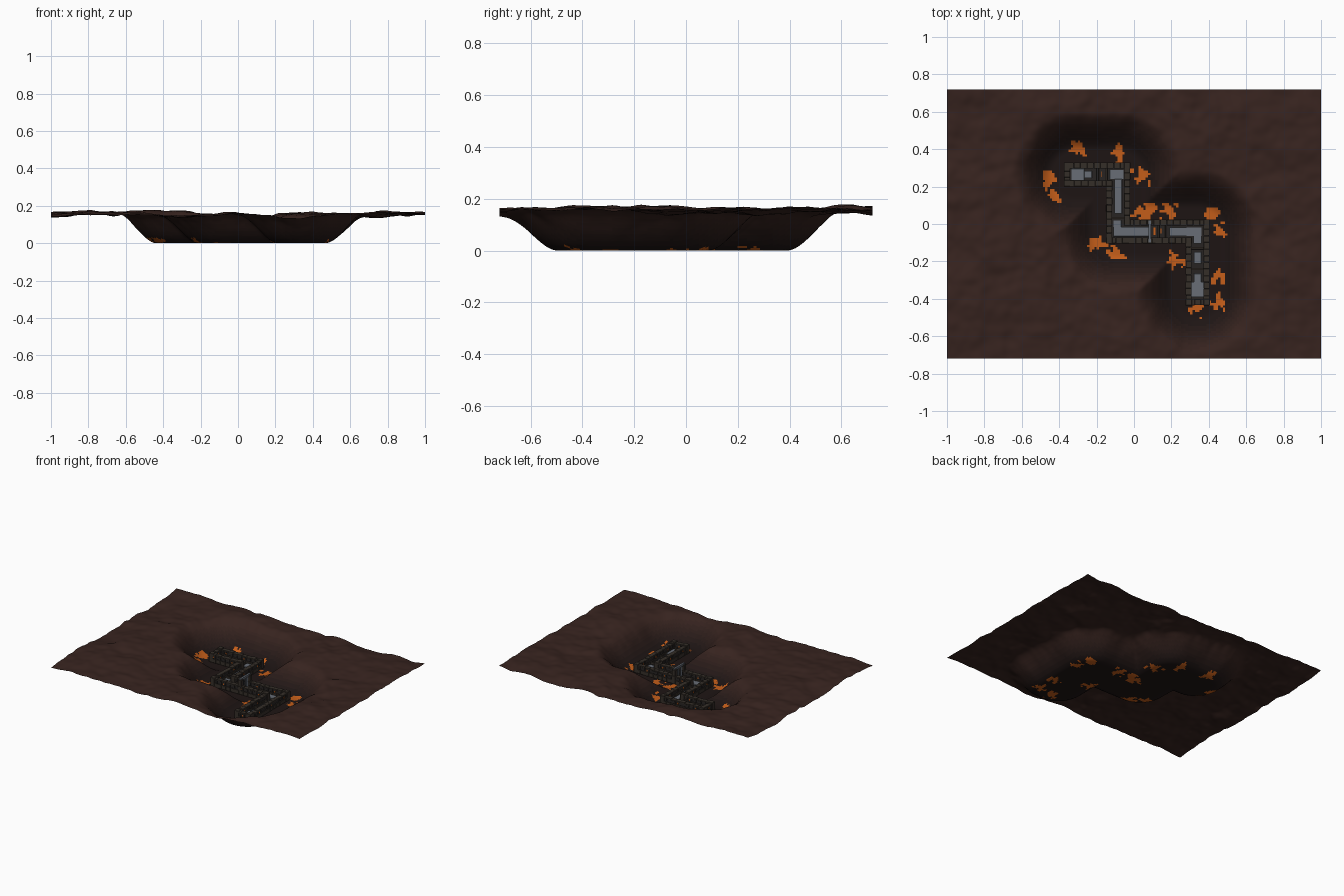
import bpy, bmesh, math, random
from mathutils import Vector, noise

if "Cube" in bpy.data.objects:
    bpy.data.objects.remove(bpy.data.objects["Cube"])

random.seed(4)


def mat(name, r, g, b):
    m = bpy.data.materials.new(name)
    m.diffuse_color = (r, g, b, 1)
    m.use_nodes = True
    m.node_tree.nodes["Principled BSDF"].inputs["Base Color"].default_value = m.diffuse_color
    return m


# rock gets darker towards the pit floor
ROCKS = [mat("rock shade %d" % i, .038 - .0042 * i, .017 - .0016 * i, .0135 - .0011 * i) for i in range(7)]
LAVA = mat("lava", .55, .11, .01)
STONE = mat("wall stone", .036, .028, .022)
DARK = mat("dark stone", .02, .017, .016)
FLOOR = mat("floor slab", .14, .155, .18)
IRON = mat("gate metal", .12, .135, .16)

PATH = [Vector(p) for p in ((-.31, .265), (-.085, .265), (-.085, -.04), (.34, -.04), (.34, -.37))]


def smooth(t):
    t = min(max(t, 0), 1)
    return t * t * (3 - 2 * t)


def path_distance(p):
    best = 9
    for a, b in zip(PATH, PATH[1:]):
        t = min(max((p - a).dot(b - a) / (b - a).length_squared, 0), 1)
        best = min(best, (p - a - t * (b - a)).length)
    return best


# terrain sheet with a pit that follows the corridor
PEAKS = [(-.72, -.12, .035, .14), (.15, .45, -.01, .2), (-.25, .66, .015, .15), (1, -.72, .012, .2),
         (-1, .72, .015, .2), (.3, -.72, -.01, .25)]


def height(x, y):
    d = path_distance(Vector((x, y)))
    z = .154 + .024 * noise.noise((x * 3.2, y * 3.2, 1.3)) + .012 * noise.noise((x * 9, y * 9, 5))
    z += .005 * noise.noise((x * 20, y * 20, 8))
    for px, py, h, r in PEAKS:
        z += h * math.exp(-((x - px) ** 2 + (y - py) ** 2) / r ** 2)
    return .003 + z * (.92 * smooth((d - .125) / .21) + .08 * smooth((d - .14) / .28))


POOLS = [(-.3, .41), (-.46, .25), (-.47, .2), (-.43, .14), (-.08, .38), (.04, .26), (.04, .06), (.08, .065), (.19, .07),
         (.43, .05), (.46, -.03), (-.2, -.11), (-.1, -.16), (.22, -.19), (.45, -.29), (.46, -.42), (.34, -.44)]
NX, NY = 160, 116
bm = bmesh.new()
grid = []
for j in range(NY + 1):
    row = []
    for i in range(NX + 1):
        x, y = -1 + 2 * i / NX, -.72 + 1.44 * j / NY
        row.append(bm.verts.new((x, y, height(x, y))))
    grid.append(row)
for j in range(NY):
    for i in range(NX):
        f = bm.faces.new((grid[j][i], grid[j][i + 1], grid[j + 1][i + 1], grid[j + 1][i]))
        f.smooth = True
        c = f.calc_center_median()
        near = min(math.hypot(c.x - px, c.y - py) for px, py in POOLS)
        wobble = .05 * noise.noise((c.x * 32, c.y * 32, 2))
        if near < .036 + wobble and c.z < .03:
            f.material_index = 7
        else:
            f.material_index = min(6, max(0, int((.145 - c.z) / .02)))
low = min(v.co.z for v in bm.verts)
for v in bm.verts:
    v.co.z -= low
me = bpy.data.meshes.new("terrain")
bm.to_mesh(me)
bm.free()
for m in ROCKS + [LAVA]:
    me.materials.append(m)
bpy.context.collection.objects.link(bpy.data.objects.new("terrain", me))


def boxes(name, items, material, bevel=0):
    """One object from boxes given as (x0, x1, y0, y1, z0, z1)."""
    b = bmesh.new()
    for x0, x1, y0, y1, z0, z1 in items:
        vs = bmesh.ops.create_cube(b, size=1)["verts"]
        for v in vs:
            v.co = (x0 + (v.co.x + .5) * (x1 - x0), y0 + (v.co.y + .5) * (y1 - y0), z0 + (v.co.z + .5) * (z1 - z0))
    mesh = bpy.data.meshes.new(name)
    b.to_mesh(mesh)
    b.free()
    mesh.materials.append(material)
    ob = bpy.data.objects.new(name, mesh)
    bpy.context.collection.objects.link(ob)
    if bevel:
        mod = ob.modifiers.new("bevel", "BEVEL")
        mod.width, mod.segments = bevel, 1
    return ob


def outline(off):
    """Closed outline around the path at a constant offset."""
    dirs = [(b - a).normalized() for a, b in zip(PATH, PATH[1:])]
    left = []
    for i, p in enumerate(PATH):
        d0, d1 = dirs[max(i - 1, 0)], dirs[min(i, len(dirs) - 1)]
        n0, n1 = Vector((-d0.y, d0.x)), Vector((-d1.y, d1.x))
        n = n0 if i in (0, len(PATH) - 1) else n0 + n1
        end = -d1 if i == 0 else d0 if i == len(PATH) - 1 else Vector((0, 0))
        left.append((p + end * off, n * off))
    return [p + n for p, n in left] + [p - n for p, n in reversed(left)]


# foundation under the corridor
base = []
for i, (a, b) in enumerate(zip(PATH, PATH[1:])):
    w = .06 + i * .0002
    base.append((min(a.x, b.x) - w, max(a.x, b.x) + w, min(a.y, b.y) - w, max(a.y, b.y) + w, .001, .014 + i * .0002))
boxes("foundation", base, DARK)

# block walls in two courses, coping stones and corner pillars
lower, upper, coping, pillars, slots = [], [], [], [], []
ring = outline(.048)
for a, b in zip(ring, ring[1:] + ring[:1]):
    d = (b - a).normalized()
    n = max(2, round((b - a).length / .036))
    for course, out, z0, z1, t in ((0, lower, .002, .03, .015), (1, upper, .03, .052, .013), (2, coping, .052, .06, .016)):
        for k in range(n):
            p, q = a.lerp(b, k / n) + d * .0005, a.lerp(b, (k + 1) / n) - d * .0005
            tt = t + random.uniform(-.001, .001)
            tx, ty = abs(d.y) * tt, abs(d.x) * tt
            out.append((min(p.x, q.x) - tx, max(p.x, q.x) + tx, min(p.y, q.y) - ty, max(p.y, q.y) + ty,
                        z0, z1 + (random.uniform(-.002, .003) if course == 2 else 0)))
            if course == 1 and k % 4 == 1:
                c = (p + q) / 2
                sx, sy = abs(d.x) * .004 + abs(d.y) * .015, abs(d.y) * .004 + abs(d.x) * .015
                slots.append((c.x - sx, c.x + sx, c.y - sy, c.y + sy, .036, .046))
    pillars.append((a.x - .017, a.x + .017, a.y - .017, a.y + .017, .002, .066))
boxes("lower_wall_blocks", lower, STONE, .0012)
boxes("upper_wall_blocks", upper, DARK, .0012)
boxes("wall_coping", coping, STONE, .0008)
boxes("corner_pillars", pillars, STONE, .002)
boxes("glowing_wall_slots", slots, LAVA)

# pale walkway slabs, broken by gaps
slabs = [(-.335, -.265, .235, .296), (-.265, -.225, .246, .284), (-.13, -.055, .24, .29), (-.105, -.065, .055, .24),
         (-.11, -.068, -.02, .02), (-.11, .08, -.066, -.016), (.19, .362, -.064, -.018), (.318, .362, -.105, -.064),
         (.32, .36, -.212, -.15), (.305, .375, -.39, -.31), (.32, .36, -.31, -.265)]
boxes("walkway_slabs", [s + (.014, .022 + i * .0001) for i, s in enumerate(slabs)], FLOOR, .001)

# glowing cracks in the gaps
boxes("gap_lava", [(-.175, -.17, .25, .28, .012, .018), (.105, .115, -.06, -.02, .012, .018),
                   (.142, .148, -.05, -.025, .012, .018)], LAVA)

# cross ribs over the gaps
ribs = [(-.2, -.188, .22, .31), (-.155, -.143, .22, .31), (-.13, -.04, .026, .038),
        (.125, .135, -.085, .005), (.16, .17, -.085, .005), (.295, .385, -.135, -.123), (.295, .385, -.246, -.234)]
boxes("cross_ribs", [r + (.014, .03) for r in ribs], STONE, .001)

# gateway across the middle of the corridor
gx = .084
posts = [(gx - .015, gx + .015, y - .013, y + .013, .002, .105) for y in (-.09, .01)]
boxes("gate_posts", posts, STONE, .002)
bars = [(gx - .003, gx + .003, y - .002, y + .002, .022, .098) for y in (-.07, -.055, -.04, -.025, -.01)]
boxes("gate_lintel_and_bars", bars + [(gx - .007, gx + .007, -.098, .018, .096, .112)], IRON)
